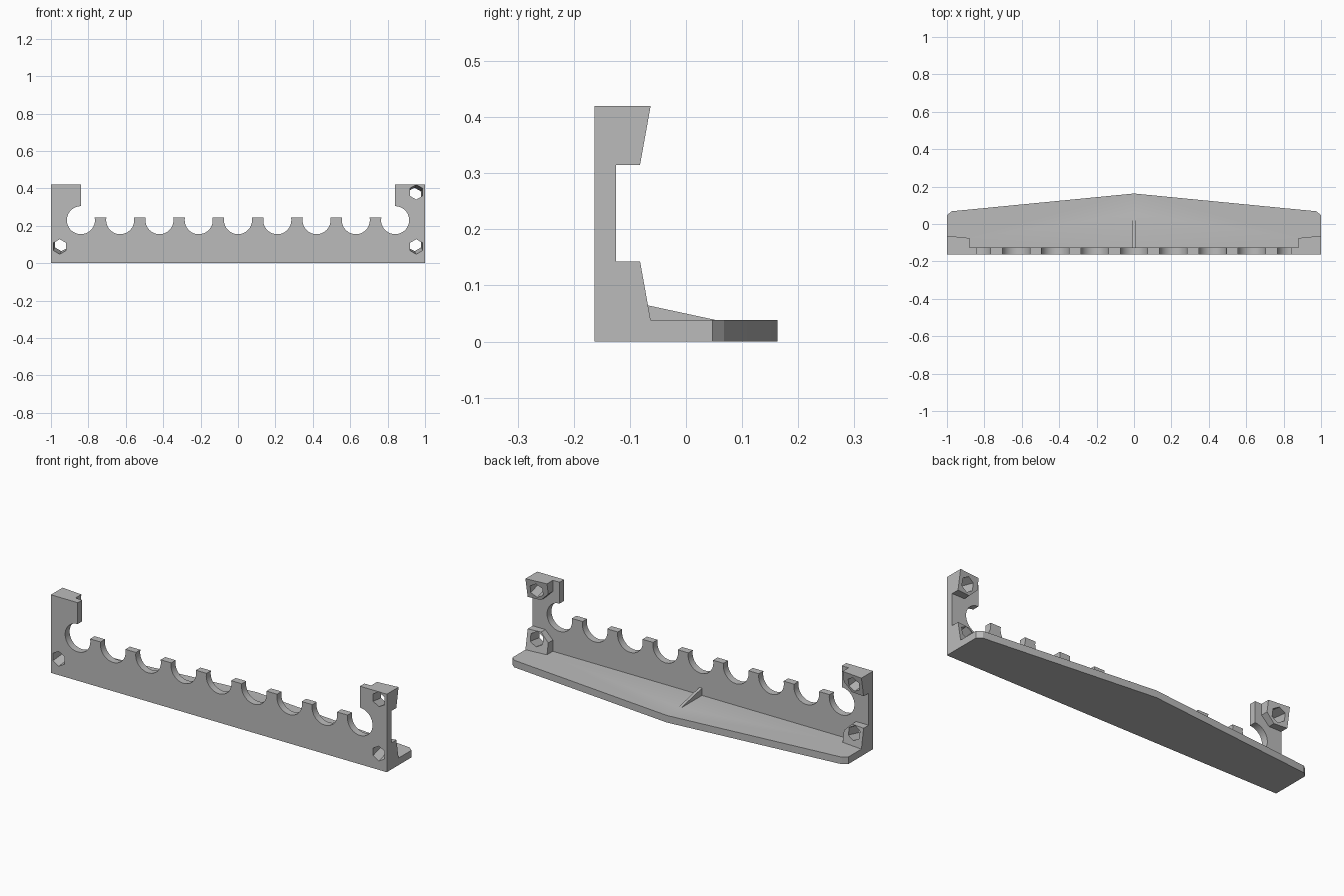
import bpy, bmesh
from math import sin, cos, pi, asin
from mathutils import Vector

cube = bpy.data.objects.get("Cube")
if cube:
    bpy.data.objects.remove(cube, do_unlink=True)

grey = bpy.data.materials.new("plain grey")
grey.use_nodes = True
grey.diffuse_color = (0.5, 0.5, 0.5, 1)
grey.node_tree.nodes["Principled BSDF"].inputs["Base Color"].default_value = (0.5, 0.5, 0.5, 1)

FRONT, INNER, BACK = -0.163, -0.125, 0.163
HEIGHT, SHELF = 0.42, 0.038
EMBED = -0.14              # rear parts start inside the plate


def prism(name, start, end):
    """Solid between two matching loops of points."""
    bm = bmesh.new()
    a = [bm.verts.new(p) for p in start]
    b = [bm.verts.new(p) for p in end]
    bm.faces.new(a)
    bm.faces.new(b)
    for i in range(len(a)):
        j = (i + 1) % len(a)
        bm.faces.new((a[i], a[j], b[j], b[i]))
    bmesh.ops.recalc_face_normals(bm, faces=bm.faces)
    mesh = bpy.data.meshes.new(name)
    bm.to_mesh(mesh)
    bm.free()
    mesh.materials.append(grey)
    obj = bpy.data.objects.new(name, mesh)
    bpy.context.collection.objects.link(obj)
    return obj


def combine(body, tool, operation):
    """Apply a boolean and discard the tool."""
    mod = body.modifiers.new(operation, 'BOOLEAN')
    mod.operation, mod.solver, mod.object = operation, 'EXACT', tool
    bpy.context.view_layer.objects.active = body
    bpy.ops.object.modifier_apply(modifier=mod.name)
    bpy.data.objects.remove(tool, do_unlink=True)


# Front plate: a row of round seats with hooked ends
RADIUS, SEAT_Z, TOOTH, PITCH, STEPS = 0.075, 0.23, 0.245, 0.21, 28
lip = asin((TOOTH - SEAT_Z) / RADIUS)
outline = [(-1, 0), (-1, HEIGHT), (-0.84, HEIGHT)]
for n in range(-4, 5):
    first = pi / 2 if n == -4 else pi - lip
    last = 5 * pi / 2 if n == 4 else 2 * pi + lip
    for k in range(STEPS + 1):
        t = first + (last - first) * k / STEPS
        outline.append((n * PITCH + RADIUS * cos(t), SEAT_Z + RADIUS * sin(t)))
outline += [(0.84, HEIGHT), (1, HEIGHT), (1, 0)]
body = prism("rack_body", [(x, FRONT, z) for x, z in outline],
             [(x, INNER, z) for x, z in outline])

# Shelf with a pointed rear edge and clipped corners
plan = [(-1, EMBED), (1, EMBED), (1, 0.047), (0.975, 0.068),
        (0, BACK), (-0.975, 0.068), (-1, 0.047)]
combine(body, prism("shelf", [(x, y, 0) for x, y in plan],
                    [(x, y, SHELF) for x, y in plan]), 'UNION')

# Centre rib
side = [(EMBED, 0.02), (EMBED, 0.08), (0.055, SHELF), (0.055, 0.02)]
combine(body, prism("centre_rib", [(-0.008, y, z) for y, z in side],
                    [(0.008, y, z) for y, z in side]), 'UNION')

# Slanted corner bosses, each with an angled hexagonal hole
for s in (-1, 1):
    for outer, inner, hole_z in ((HEIGHT, 0.315, 0.38), (0.02, 0.143, 0.088)):
        up = 1 if outer > inner else -1
        edge = HEIGHT if up > 0 else SHELF
        shape = [(1, outer), (0.88, outer), (0.88, inner + up * 0.045),
                 (0.925, inner), (1, inner)]
        rear = [(s * x, -0.063 - 0.1 * (1 - x) - 0.18 * up * (edge - z), z)
                for x, z in shape]
        combine(body, prism("boss", [(s * x, EMBED, z) for x, z in shape], rear), 'UNION')

        axis = Vector((-s * 0.1, 1, -up * 0.18))
        centre = Vector((s * 0.953, FRONT, hole_z))
        ring = [Vector((0.04 * sin(k * pi / 3), 0, 0.04 * cos(k * pi / 3))) for k in range(6)]
        combine(body, prism("hole_cutter", [centre + p - axis * 0.05 for p in ring],
                            [centre + p + axis * 0.2 for p in ring]), 'DIFFERENCE')

bpy.ops.object.select_all(action='DESELECT')
body.select_set(True)
bpy.context.view_layer.objects.active = body
bpy.ops.object.shade_smooth_by_angle(angle=pi / 7)
